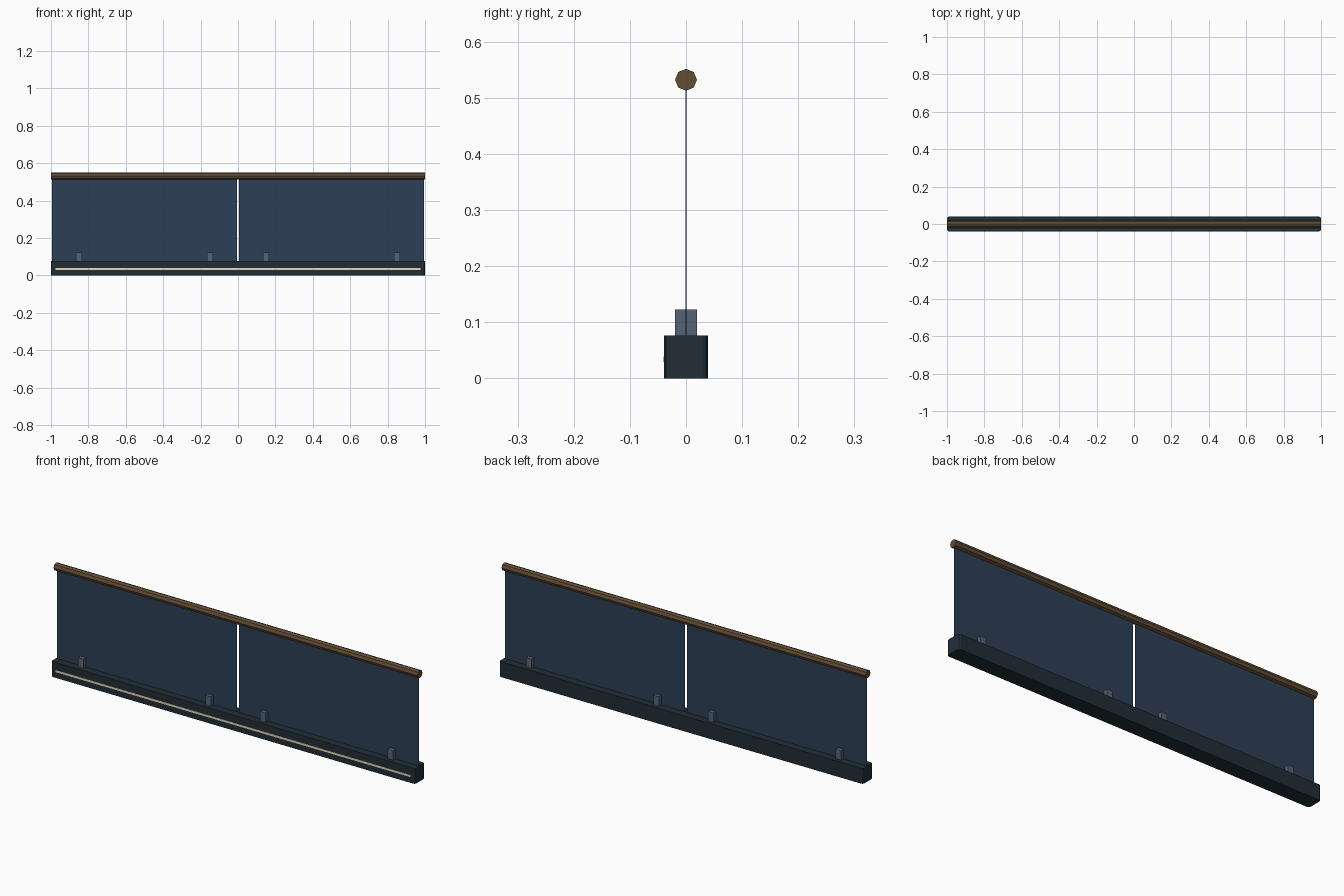
import bpy, bmesh, math
from mathutils import Matrix

cube = bpy.data.objects.get("Cube")
if cube:
    bpy.data.objects.remove(cube, do_unlink=True)


def srgb(r, g, b):
    return tuple((c / 255) ** 2.2 for c in (r, g, b)) + (1.0,)


def material(name, colour):
    m = bpy.data.materials.new(name)
    m.use_nodes = True
    m.diffuse_color = colour
    m.node_tree.nodes["Principled BSDF"].inputs["Base Color"].default_value = colour
    return m


CHARCOAL = material("charcoal metal", srgb(38, 49, 56))
GLASS = material("blue glass", srgb(49, 65, 87))
STEEL = material("grey steel", srgb(86, 99, 119))
WOOD = material("brown wood", srgb(98, 78, 56))
LIGHT = material("warm light", srgb(255, 240, 200))


def finish(name, bm, mat):
    bmesh.ops.recalc_face_normals(bm, faces=bm.faces)
    mesh = bpy.data.meshes.new(name)
    bm.to_mesh(mesh)
    bm.free()
    mesh.materials.append(mat)
    ob = bpy.data.objects.new(name, mesh)
    bpy.context.collection.objects.link(ob)
    return ob


def box(name, centre, size, mat, corner=0):
    bm = bmesh.new()
    bmesh.ops.create_cube(bm, size=1, matrix=Matrix.Translation(centre) @ Matrix.Diagonal((*size, 1)))
    if corner:  # round the upright edges only
        upright = [e for e in bm.edges if abs(e.verts[0].co.z - e.verts[1].co.z) > 0.01]
        bmesh.ops.bevel(bm, geom=upright, offset=corner, segments=2, profile=0.5, affect='EDGES')
    return finish(name, bm, mat)


BASE_TOP, RAIL_Z, HALF_DEPTH = 0.076, 0.532, 0.039

# Base channel with its front light strip
box("base_channel", (0, 0, BASE_TOP / 2), (2, HALF_DEPTH * 2, BASE_TOP), CHARCOAL, 0.01)
box("light_strip", (0, -HALF_DEPTH, 0.034), (1.95, 0.002, 0.01), LIGHT)

# Glass panels and their clamps
for side, label in ((-1, "right"), (1, "left")):
    box(f"{label}_glass_panel", (side * 0.5, 0, (BASE_TOP + RAIL_Z) / 2),
        (0.988, 0.001, RAIL_Z - BASE_TOP), GLASS)
    for x, place in ((0.15, "inner"), (0.85, "outer")):
        box(f"{label}_{place}_clamp", (side * x, 0, BASE_TOP + 0.0235), (0.03, 0.039, 0.047), STEEL)

# Eight-sided handrail
bm = bmesh.new()
bmesh.ops.create_cone(bm, cap_ends=True, segments=8, radius1=0.0195, radius2=0.0195, depth=2,
                      matrix=Matrix.Translation((0, 0, RAIL_Z)) @ Matrix.Rotation(math.pi / 2, 4, 'Y'))
finish("handrail", bm, WOOD)
